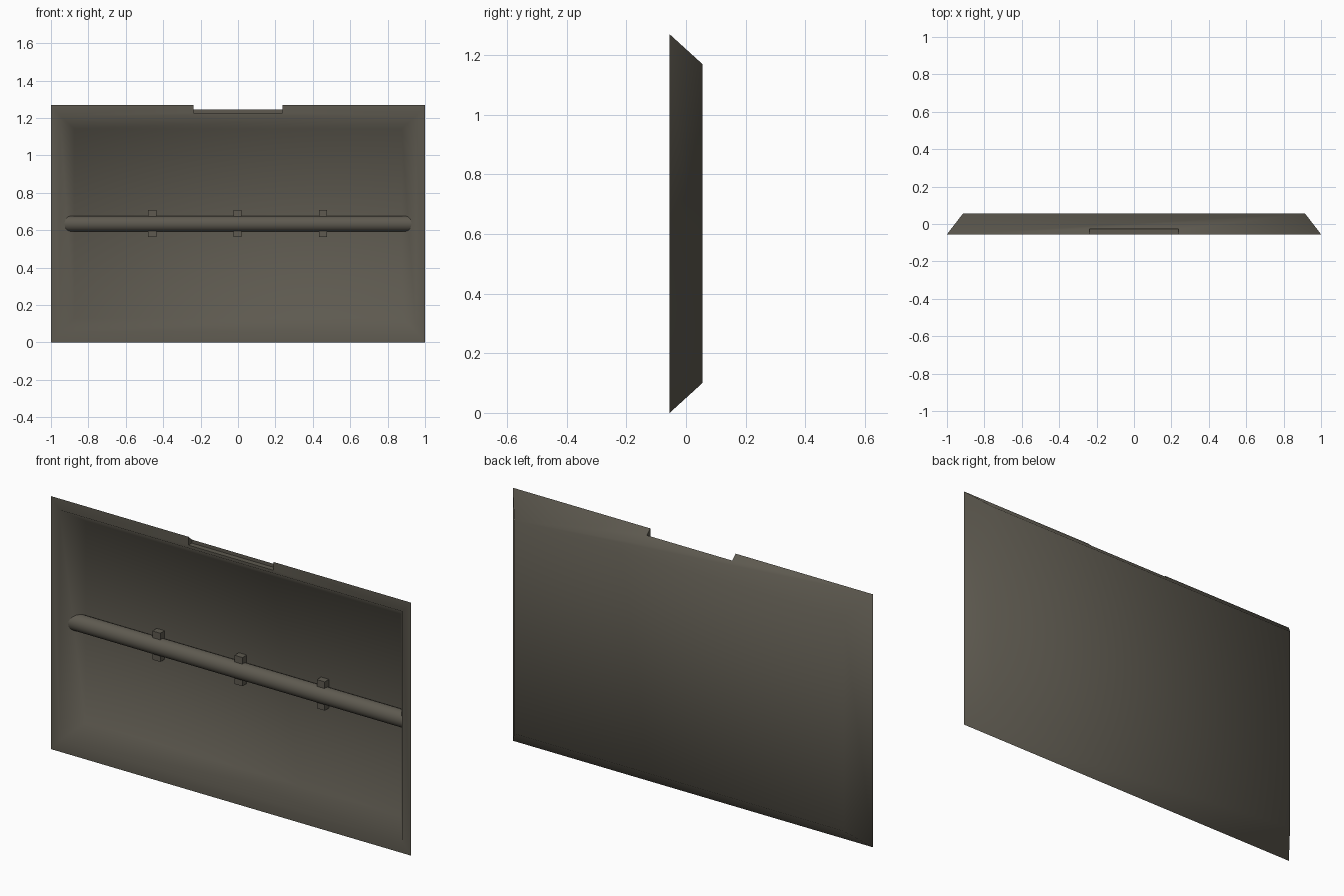
import bpy, bmesh, math
from mathutils import Matrix

if "Cube" in bpy.data.objects:
    bpy.data.objects.remove(bpy.data.objects["Cube"])

mat = bpy.data.materials.new("dark olive grey")
mat.diffuse_color = (0.112, 0.102, 0.08, 1)
mat.use_nodes = True
mat.node_tree.nodes["Principled BSDF"].inputs["Base Color"].default_value = mat.diffuse_color


def make(name, bm):
    bmesh.ops.recalc_face_normals(bm, faces=bm.faces)
    me = bpy.data.meshes.new(name)
    bm.to_mesh(me)
    bm.free()
    ob = bpy.data.objects.new(name, me)
    bpy.context.collection.objects.link(ob)
    me.materials.append(mat)
    return ob


def box(name, x0, x1, y0, y1, z0, z1):
    bm = bmesh.new()
    bmesh.ops.create_cube(bm, size=1)
    for v in bm.verts:
        v.co = ((x0 + x1) / 2 + v.co.x * (x1 - x0),
                (y0 + y1) / 2 + v.co.y * (y1 - y0),
                (z0 + z1) / 2 + v.co.z * (z1 - z0))
    return make(name, bm)


def smooth(ob, deg):
    bpy.ops.object.select_all(action='DESELECT')
    ob.select_set(True)
    bpy.context.view_layer.objects.active = ob
    bpy.ops.object.shade_smooth_by_angle(angle=math.radians(deg))


# tray: rings from back plate over outer slope, rim and inner slope to floor
rings = [(0.915, 0.1, 1.17, 0.055), (1, 0, 1.27, -0.055),
         (0.952, 0.058, 1.213, -0.055), (0.875, 0.13, 1.142, 0.042)]
bm = bmesh.new()
loops = [[bm.verts.new(p) for p in ((-x, y, a), (x, y, a), (x, y, b), (-x, y, b))]
         for x, a, b, y in rings]
for r, s in zip(loops, loops[1:]):
    for i in range(4):
        j = (i + 1) % 4
        bm.faces.new((r[i], r[j], s[j], s[i]))
bm.faces.new(loops[0])
bm.faces.new(loops[-1])
tray = make("tray", bm)

# notch in the top rim
cutter = box("notch_cutter", -0.237, 0.237, -0.2, -0.028, 1.228, 1.4)
cutter.hide_render = True
mod = tray.modifiers.new("notch", 'BOOLEAN')
mod.operation = 'DIFFERENCE'
mod.object = cutter
mod.solver = 'EXACT'
bpy.context.view_layer.objects.active = tray
bpy.ops.object.modifier_apply(modifier=mod.name)
bpy.data.objects.remove(cutter)
smooth(tray, 70)

# cross bar, ends buried in the sloping side walls
bm = bmesh.new()
bmesh.ops.create_cone(bm, cap_ends=True, segments=20, radius1=0.041, radius2=0.041,
                      depth=2, matrix=Matrix.Translation((0, 0.017, 0.635)) @
                      Matrix.Rotation(math.pi / 2, 4, 'Y'))
# slant the ends to follow the walls
for v in bm.verts:
    side = 1 if v.co.x > 0 else -1
    v.co.x = side * (0.952 - (v.co.y + 0.055) * 0.794 + 0.003)
    v.co.y = min(v.co.y, 0.047)
bar = make("cross_bar", bm)
smooth(bar, 40)

# clips holding the bar
for x in (-0.459, -0.003, 0.454):
    box("bar_clip", x - 0.022, x + 0.022, 0.008, 0.045, 0.564, 0.708)
